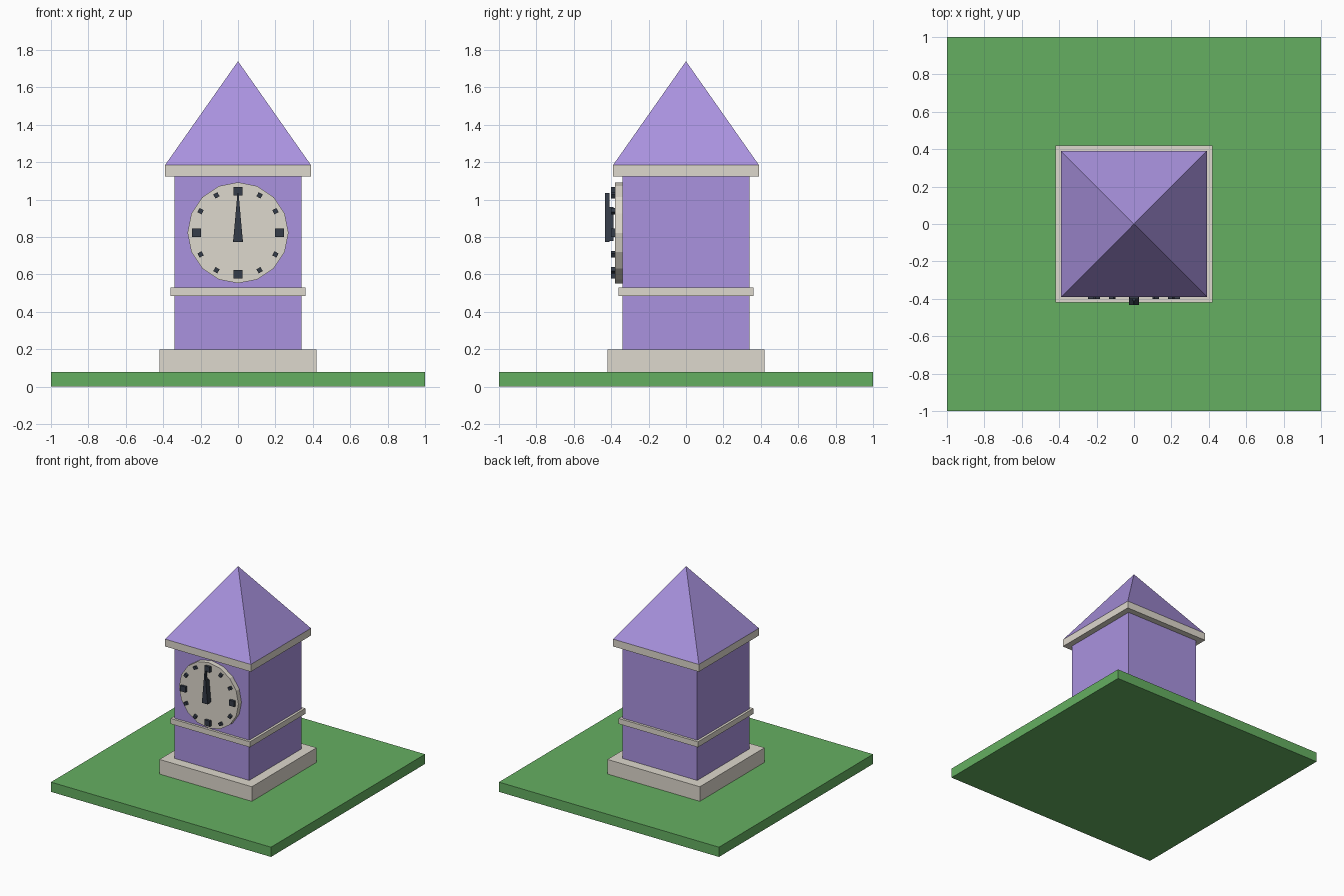
import bpy, bmesh, math
from mathutils import Matrix

if "Cube" in bpy.data.objects:
    bpy.data.objects.remove(bpy.data.objects["Cube"])


def material(name, rgb):
    m = bpy.data.materials.new(name)
    m.diffuse_color = (*rgb, 1)
    m.use_nodes = True
    m.node_tree.nodes["Principled BSDF"].inputs["Base Color"].default_value = m.diffuse_color
    return m


GREEN = material("grass", (0.13, 0.43, 0.12))
STONE = material("pale_stone", (0.73, 0.69, 0.61))
PURPLE = material("purple", (0.40, 0.29, 0.74))
DARK = material("dark_metal", (0.035, 0.045, 0.065))


def finish(name, bm, mat):
    bmesh.ops.recalc_face_normals(bm, faces=bm.faces)
    mesh = bpy.data.meshes.new(name)
    bm.to_mesh(mesh)
    bm.free()
    mesh.materials.append(mat)
    ob = bpy.data.objects.new(name, mesh)
    bpy.context.collection.objects.link(ob)
    return ob


def slab(name, half, z0, z1, mat):
    """Square block centred on the tower axis."""
    bm = bmesh.new()
    bmesh.ops.create_cube(bm, size=1, matrix=Matrix.Translation((0, 0, (z0 + z1) / 2))
                          @ Matrix.Diagonal((2 * half, 2 * half, z1 - z0, 1)))
    return finish(name, bm, mat)


def plate(name, outline, y_front, y_back, mat):
    """Front-view outline (x, z) extruded in depth."""
    bm = bmesh.new()
    face = bm.faces.new([bm.verts.new((x, y_front, z)) for x, z in outline])
    ext = bmesh.ops.extrude_face_region(bm, geom=[face])
    verts = [v for v in ext["geom"] if isinstance(v, bmesh.types.BMVert)]
    bmesh.ops.translate(bm, verts=verts, vec=(0, y_back - y_front, 0))
    return finish(name, bm, mat)


# Lawn and stacked tower blocks
slab("lawn", 1.0, 0, 0.08, GREEN)
slab("plinth", 0.42, 0.08, 0.20, STONE)
slab("tower_body", 0.34, 0.20, 1.13, PURPLE)
slab("stone_band", 0.36, 0.485, 0.53, STONE)
slab("cornice", 0.39, 1.125, 1.185, STONE)

# Pyramid roof
bm = bmesh.new()
bmesh.ops.create_cone(bm, cap_ends=True, segments=4, radius1=0.39 * math.sqrt(2), radius2=0,
                      depth=0.555, matrix=Matrix.Translation((0, 0, 1.4625))
                      @ Matrix.Rotation(math.pi / 4, 4, 'Z'))
bmesh.ops.remove_doubles(bm, verts=bm.verts, dist=1e-5)
finish("roof", bm, PURPLE)

# Clock face: 16-sided disc
CZ = 0.823
plate("clock_face", [(0.27 * math.sin(i * math.tau / 16), CZ + 0.27 * math.cos(i * math.tau / 16))
                     for i in range(16)], -0.38, -0.33, STONE)

# Hour markers, larger at the quarters
for i in range(12):
    a = i * math.tau / 12
    major = i % 3 == 0
    h, r = (0.023, 0.222) if major else (0.0125, 0.231)
    pts = []
    for u, v in ((-h, -h), (h, -h), (h, h), (-h, h)):
        v += r
        pts.append((u * math.cos(a) + v * math.sin(a), CZ - u * math.sin(a) + v * math.cos(a)))
    plate(f"hour_marker_{i + 1}", pts, -0.40, -0.375, DARK)

# Tapered hands, both pointing up
for name, z0, z1, w0, w1, yf, yb in (
        ("hour_hand", 0.78, 0.96, 0.026, 0.009, -0.41, -0.387),
        ("minute_hand", 0.775, 1.035, 0.026, 0.003, -0.432, -0.41)):
    plate(name, [(-w0, z0), (w0, z0), (w1, z1), (-w1, z1)], yf, yb, DARK)
